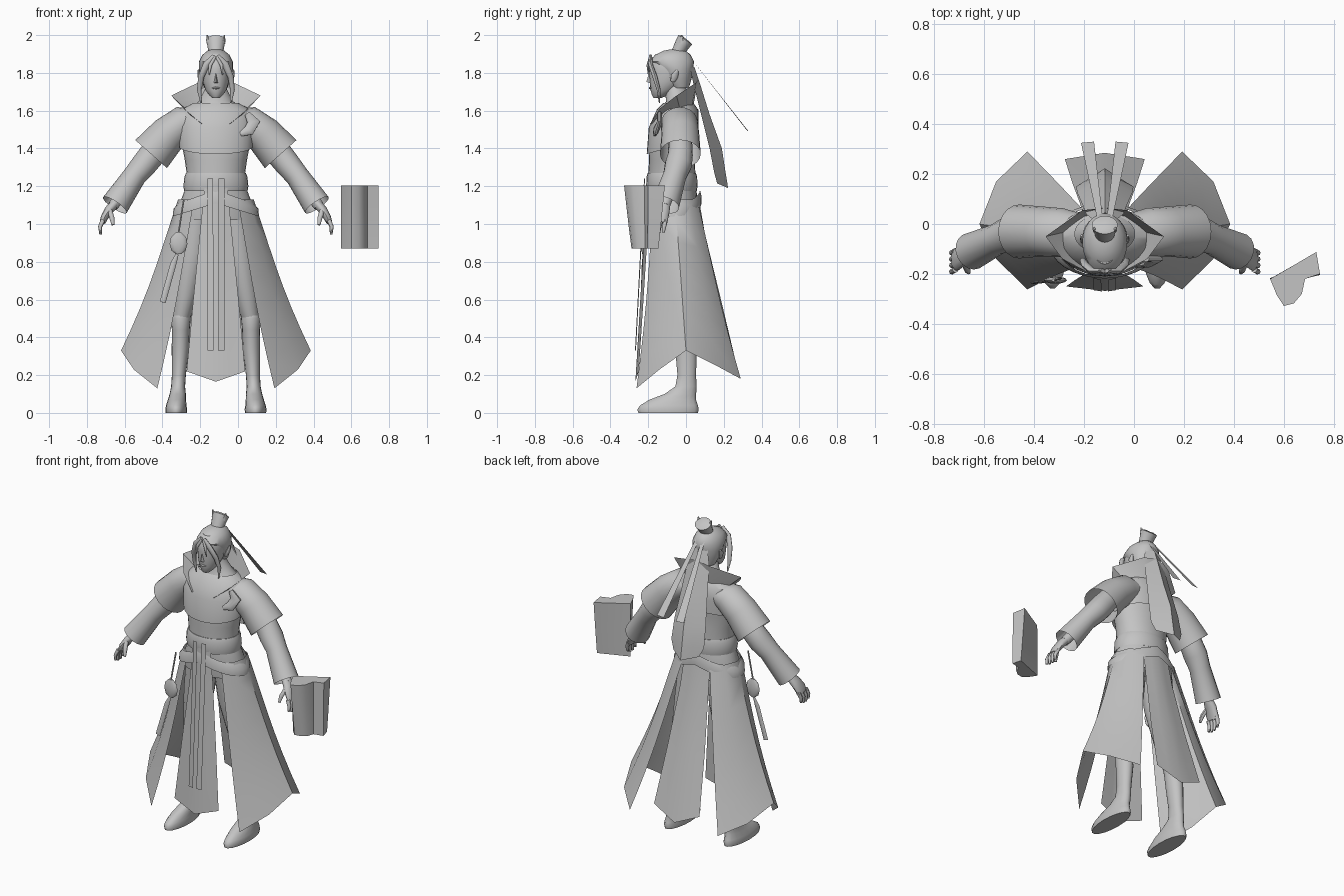
import bpy, bmesh, math
from mathutils import Vector

CX = -0.117  # the figure stands left of centre, the folded book floats at its side
grey = bpy.data.materials.new("plain grey")
grey.diffuse_color = (0.55, 0.55, 0.55, 1)


def make(name, verts, faces):
    bm = bmesh.new()
    vs = [bm.verts.new((v[0] + CX, v[1], v[2])) for v in verts]
    for f in faces:
        bm.faces.new([vs[i] for i in f])
    bmesh.ops.recalc_face_normals(bm, faces=bm.faces)
    me = bpy.data.meshes.new(name)
    bm.to_mesh(me)
    bm.free()
    me.materials.append(grey)
    ob = bpy.data.objects.new(name, me)
    bpy.context.collection.objects.link(ob)
    return ob


def skin(name, rings, closed=True, caps=True):
    """Join rows of points with quads."""
    n, verts = len(rings[0]), [p for r in rings for p in r]
    faces = []
    for j in range(len(rings) - 1):
        for i in range(n if closed else n - 1):
            k = (i + 1) % n
            faces.append((j*n + i, j*n + k, (j+1)*n + k, (j+1)*n + i))
    if closed and caps:
        faces += [tuple(range(n)), tuple(range(len(verts) - n, len(verts)))]
    return make(name, verts, faces)


def loft(name, rows, n=20, s=1, caps=True):
    """Level ellipses: (x, y, z, rx, ry)."""
    return skin(name, [[(s*x + rx*math.cos(2*math.pi*i/n), y + ry*math.sin(2*math.pi*i/n), z)
                        for i in range(n)] for x, y, z, rx, ry in rows], caps=caps)


def tube(name, rows, n=14, s=1, caps=True):
    """Ellipses square to a path: (x, y, z, depth radius, other radius)."""
    pts = [Vector((s*r[0], r[1], r[2])) for r in rows]
    rings = []
    for j, r in enumerate(rows):
        d = (pts[min(j+1, len(pts)-1)] - pts[max(j-1, 0)]).normalized()
        u = (Vector((0, 1, 0)) - d*d.y).normalized()
        v = d.cross(u)
        rings.append([pts[j] + u*r[3]*math.cos(2*math.pi*i/n) + v*r[4]*math.sin(2*math.pi*i/n)
                      for i in range(n)])
    return skin(name, rings, caps=caps)


def drape(name, top, bottom, steps=6, bulge=0.0, s=1):
    """Cloth sheet between two edges."""
    rows = []
    for j in range(steps + 1):
        t = j/steps
        k = bulge*math.sin(math.pi*t)
        rows.append([(s*(a[0]*(1-t) + b[0]*t)*(1-k), (a[1]*(1-t) + b[1]*t)*(1-k),
                      a[2]*(1-t) + b[2]*t) for a, b in zip(top, bottom)])
    return skin(name, rows, closed=False)


def panel(name, rows):
    """Symmetric hanging strip: (half width, y at edge, z at edge, y at middle, z at middle)."""
    return skin(name, [[(-w, ye, ze), (-w/2, (ye+ym)/2, (ze+zm)/2), (0, ym, zm),
                        (w/2, (ye+ym)/2, (ze+zm)/2), (w, ye, ze)]
                       for w, ye, ze, ym, zm in rows], closed=False)


# Torso, mantle and belt
loft("torso", [(0, -.075, 1.18, .16, .12), (0, -.075, 1.27, .155, .125), (0, -.075, 1.34, .165, .12),
               (0, -.075, 1.42, .18, .125), (0, -.06, 1.52, .19, .12), (0, -.04, 1.6, .16, .1),
               (0, -.035, 1.65, .09, .07), (0, -.06, 1.73, .05, .055)], 28)
n = 32
mantle = []
for z, cy, rx, ry, dip in [(1.64, -.04, .12, .08, 0), (1.605, -.045, .185, .11, 0), (1.52, -.065, .205, .132, .01),
                           (1.41, -.07, .195, .138, .04)]:
    mantle.append([(rx*math.cos(2*math.pi*i/n), cy + ry*math.sin(2*math.pi*i/n),
                    z + dip*math.sin(2*math.pi*i/n)) for i in range(n)])
skin("mantle", mantle, caps=False)
loft("belt", [(0, -.075, 1.175, .168, .132), (0, -.075, 1.2, .172, .136), (0, -.075, 1.25, .167, .134),
              (0, -.075, 1.27, .158, .128)], 28)
loft("hip_cloth", [(0, -.07, 1.18, .165, .125), (0, -.065, 1.1, .195, .13), (0, -.06, 1.02, .2, .125)], 28,
     caps=False)

# Sagging sash around the hips
sash = []
for dz, rx, ry in [(.03, .2, .142), (0, .225, .15), (-.04, .228, .15)]:
    sash.append([(rx*math.cos(2*math.pi*i/n), -.068 + ry*math.sin(2*math.pi*i/n),
                  1.15 - .07*abs(math.cos(2*math.pi*i/n)) + dz) for i in range(n)])
skin("hip_sash", sash, caps=False)

# Standing collar with flared points
low = [(0, .04, 1.63), (.08, .03, 1.62), (.15, -.03, 1.6), (.13, -.13, 1.57), (.07, -.175, 1.53)]
high = [(0, .065, 1.77), (.09, .055, 1.75), (.237, -.05, 1.68), (.17, -.14, 1.61), (.075, -.19, 1.53)]
for s in (-1, 1):
    drape("collar", low, high, 3, s=s)

# Skirt panels
panel("front_skirt", [(.06, -.2, 1.2, -.212, 1.2), (.08, -.2, 1.0, -.218, 1.0), (.12, -.225, .6, -.242, .6),
                      (.155, -.25, .22, -.268, .165)])
panel("back_skirt", [(.09, .05, 1.15, .065, 1.15), (.1, .085, .95, .1, .95), (.13, .165, .6, .185, .6),
                     (.16, .26, .25, .285, .18)])
waist = [(.115, -.175, 1.13), (.18, -.13, 1.13), (.2, -.06, 1.13), (.17, .02, 1.13), (.09, .06, 1.13)]
hem = [(.31, -.262, .13), (.435, -.14, .23), (.502, 0, .33), (.435, .17, .245), (.31, .29, .18)]
for s in (-1, 1):
    drape("side_skirt", waist, hem, 7, .05, s)
    drape("front_ribbon", [(.015, -.222, 1.24), (.045, -.217, 1.24)],
          [(.012, -.27, .33), (.045, -.265, .33)], 3, s=s)

for s in (-1, 1):
    # Arms with a short flared sleeve over a long one
    tube("short_sleeve", [(.06, -.04, 1.56, .07, .05), (.17, -.035, 1.535, .098, .092),
                          (.25, -.03, 1.475, .1, .1), (.343, -.03, 1.37, .108, .112)], 20, s, False)
    tube("long_sleeve", [(.24, -.03, 1.49, .06, .06), (.34, -.03, 1.365, .066, .07),
                         (.38, -.04, 1.315, .072, .068), (.43, -.06, 1.255, .062, .062),
                         (.535, -.11, 1.1, .075, .075)], 16, s, False)
    tube("forearm", [(.43, -.06, 1.25, .035, .035), (.545, -.115, 1.095, .03, .028)], 12, s)
    # Hands
    tube("palm", [(.53, -.11, 1.115, .028, .025), (.565, -.125, 1.075, .04, .024),
                  (.59, -.14, 1.035, .046, .02), (.6, -.145, 1.01, .042, .016)], 12, s)
    for k in range(4):
        y, e = -.108 - .025*k, .01*(k in (1, 2))
        tube("finger", [(.598, y, 1.02, .012, .013), (.613, y - .008, .985, .011, .011),
                        (.61, y - .012, .955 - e, .007, .007)], 8, s)
    tube("thumb", [(.562, -.155, 1.07, .014, .014), (.55, -.185, 1.03, .013, .013),
                   (.545, -.195, .995, .007, .008)], 8, s)
    # Legs and boots
    loft("leg", [(.09, -.06, 1.1, .09, .1), (.12, -.05, .85, .088, .095), (.16, -.035, .62, .065, .075),
                 (.183, -.02, .5, .048, .058)], 18, s)
    loft("boot", [(.21, -.095, 0, .056, .16), (.21, -.095, .018, .058, .165), (.21, -.09, .04, .054, .155),
                  (.206, -.07, .07, .048, .125), (.202, -.03, .1, .043, .085), (.2, 0, .14, .037, .057),
                  (.196, .004, .2, .037, .05), (.188, 0, .34, .046, .058), (.186, -.012, .44, .047, .058),
                  (.186, -.02, .5, .053, .064), (.186, -.02, .515, .05, .06)], 18, s)

# Head, with features
loft("head", [(0, -.15, 1.668, .02, .022), (0, -.138, 1.682, .036, .042), (0, -.12, 1.71, .056, .068),
              (0, -.1, 1.755, .07, .092), (0, -.088, 1.81, .078, .108), (0, -.085, 1.86, .076, .108),
              (0, -.08, 1.9, .055, .08)], 24)
make("nose", [(-.013, -.186, 1.745), (.013, -.186, 1.745), (0, -.21, 1.752), (0, -.193, 1.81)],
     [(0, 1, 2), (1, 3, 2), (3, 0, 2)])
tube("mouth", [(-.02, -.178, 1.72, .006, .005), (0, -.189, 1.72, .008, .007), (.02, -.178, 1.72, .006, .005)], 8)
# Hair cap, side locks and topknot
loft("hair_cap", [(0, -.03, 1.72, .06, .045), (0, -.045, 1.77, .082, .075), (0, -.055, 1.82, .09, .092),
                  (0, -.075, 1.86, .09, .118), (0, -.07, 1.895, .072, .095), (0, -.06, 1.917, .045, .06),
                  (0, -.055, 1.925, .02, .025)], 24)
for s in (-1, 1):
    tube("side_lock", [(.008, -.187, 1.89, .008, .012), (.05, -.188, 1.845, .012, .018),
                       (.078, -.165, 1.78, .013, .016), (.088, -.145, 1.71, .01, .012),
                       (.078, -.14, 1.64, .003, .004)], 8, s)
    tube("fringe_lock", [(.005, -.19, 1.885, .006, .008), (.03, -.202, 1.84, .007, .009),
                         (.036, -.2, 1.79, .002, .003)], 8, s)
    tube("ear", [(.078, -.07, 1.755, .012, .008), (.09, -.06, 1.785, .02, .009), (.092, -.045, 1.815, .006, .005)],
         8, s)
    tube("crown_point", [(.036, -.02, 1.96, .018, .014), (.046, -.022, 2.0, .003, .003)], 8, s)
    # Trailing hair ribbons
    drape("hair_ribbon", [(.008, .02, 1.885), (.03, .02, 1.885)], [(.043, .33, 1.492), (.095, .325, 1.492)], 3, s=s)
tube("topknot", [(0, -.05, 1.895, .034, .036), (0, -.034, 1.925, .036, .042), (0, -.02, 1.95, .04, .046),
                 (0, -.004, 1.975, .044, .052), (0, .0, 1.98, .03, .035)], 16)
panel("long_hair", [(.05, .02, 1.83, .045, 1.83), (.075, .04, 1.74, .075, 1.74), (.09, .08, 1.58, .125, 1.58),
                    (.11, .125, 1.4, .19, 1.4), (.115, .15, 1.27, .21, 1.27), (.09, .165, 1.215, .223, 1.19)])

# Shoulder ornament and hip pendant
tube("shoulder_ornament", [(.13, -.165, 1.475, .01, .012), (.175, -.16, 1.495, .014, .03),
                           (.2, -.14, 1.54, .014, .036), (.165, -.14, 1.585, .012, .016)], 10)
tube("pendant_cord", [(-.17, -.215, 1.13, .004, .005), (-.198, -.225, .95, .004, .005)], 6)
tube("pendant", [(-.198, -.225, .955, .006, .015), (-.198, -.225, .93, .012, .04), (-.198, -.225, .895, .014, .047),
                 (-.198, -.225, .86, .012, .038), (-.198, -.225, .84, .006, .012)], 12)
tube("pendant_tassel", [(-.205, -.225, .84, .004, .008), (-.225, -.228, .79, .006, .016),
                        (-.282, -.235, .585, .006, .016)], 8)

# Folded book beside the hand
outline = [(.545, -.22), (.64, -.165), (.73, -.112), (.745, -.2), (.685, -.22), (.672, -.28), (.64, -.318),
           (.6, -.328), (.572, -.285)]
skin("book", [[(x - CX, -.212 + (y + .212)*k, z) for x, y in outline]
              for z, k in [(.87, .66), (.98, .78), (1.1, .9), (1.205, 1)]])

bpy.ops.object.select_all(action='SELECT')
bpy.context.view_layer.objects.active = bpy.context.selected_objects[0]
bpy.ops.object.shade_smooth_by_angle(angle=math.radians(45))
